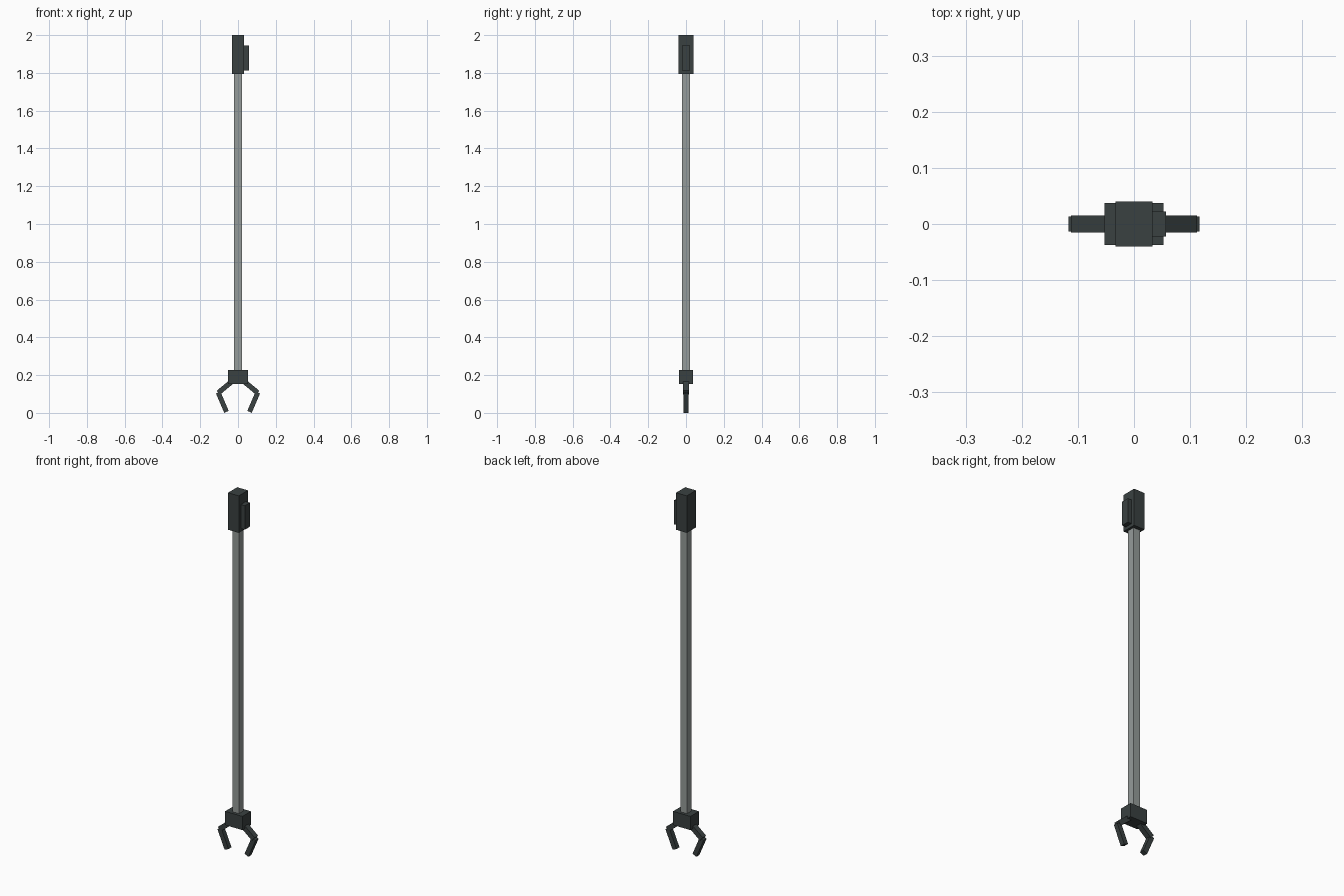
import bpy, math
from mathutils import Vector

if "Cube" in bpy.data.objects:
    bpy.data.objects.remove(bpy.data.objects["Cube"])


def material(name, rgb):
    m = bpy.data.materials.new(name)
    m.diffuse_color = (*rgb, 1)
    m.use_nodes = True
    m.node_tree.nodes["Principled BSDF"].inputs["Base Color"].default_value = m.diffuse_color
    return m


DARK = material("charcoal", (0.042, 0.053, 0.053))
GREY = material("grey metal", (0.30, 0.33, 0.32))


def box(name, lo, hi, mat):
    lo, hi = Vector(lo), Vector(hi)
    bpy.ops.mesh.primitive_cube_add(size=1, location=(lo + hi) / 2)
    ob = bpy.context.object
    ob.name = name
    ob.scale = hi - lo
    ob.data.materials.append(mat)
    return ob


def bar(name, a, b, thick, width, mat):
    """Square-ended bar between two (x, z) points."""
    dx, dz = b[0] - a[0], b[1] - a[1]
    ob = box(name, (-thick / 2, -width / 2, -0.5), (thick / 2, width / 2, 0.5), mat)
    ob.scale.z = math.hypot(dx, dz)
    ob.location = ((a[0] + b[0]) / 2, 0, (a[1] + b[1]) / 2)
    ob.rotation_euler.y = math.atan2(dx, dz)
    return ob


# Handle, trigger, pole and claw housing
box("handle", (-0.033, -0.04, 1.795), (0.033, 0.04, 2.0), DARK)
box("trigger", (0.03, -0.022, 1.812), (0.057, 0.022, 1.945), DARK)
box("pole", (-0.02, -0.02, 0.2), (0.02, 0.02, 1.82), GREY)
box("claw_housing", (-0.053, -0.037, 0.152), (0.053, 0.037, 0.228), DARK)

# Two mirrored claws, each with a knuckle bar and a finger bar
for side, s in (("left", -1), ("right", 1)):
    bar(side + "_knuckle", (s * 0.030, 0.168), (s * 0.104, 0.107), 0.027, 0.030, DARK)
    bar(side + "_finger", (s * 0.105, 0.108), (s * 0.061, 0.0055), 0.026, 0.026, DARK)
